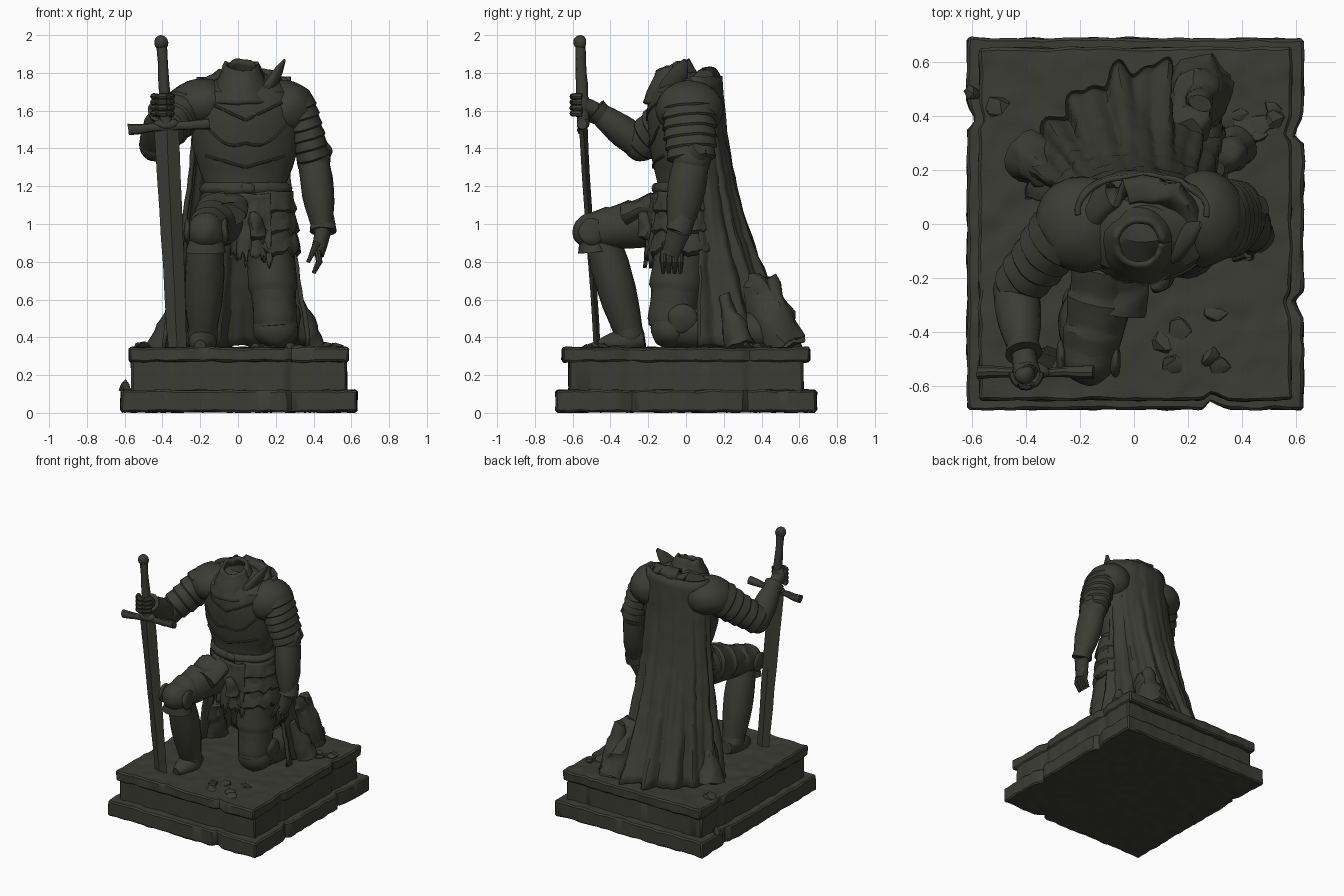
import bpy, bmesh, random
from math import sin, cos, pi, tau, radians
from mathutils import Vector, Matrix, noise

random.seed(4)
if "Cube" in bpy.data.objects:
    bpy.data.objects.remove(bpy.data.objects["Cube"], do_unlink=True)

colour = (.045, .045, .035, 1)
stone = bpy.data.materials.new("dark weathered stone")
stone.use_nodes = True
stone.diffuse_color = colour
stone.node_tree.nodes["Principled BSDF"].inputs["Base Color"].default_value = colour


def point(x, y, z):
    return Vector((x, y, z))


def finish(name, bm, rough):
    """Weather the surface, then make a smooth shaded object."""
    for vert in bm.verts:
        vert.co += noise.noise_vector(vert.co * 14) * rough
    bmesh.ops.recalc_face_normals(bm, faces=bm.faces)
    mesh = bpy.data.meshes.new(name)
    bm.to_mesh(mesh)
    bm.free()
    mesh.materials.append(stone)
    part = bpy.data.objects.new(name, mesh)
    bpy.context.collection.objects.link(part)
    bpy.ops.object.select_all(action="DESELECT")
    part.select_set(True)
    bpy.context.view_layer.objects.active = part
    bpy.ops.object.shade_smooth_by_angle(angle=radians(35))
    return part


def skin(name, rings, closed=True, rough=.005):
    """Join rings of points into a surface, capped when closed."""
    bm = bmesh.new()
    rows = [[bm.verts.new(place) for place in ring] for ring in rings]
    count = len(rows[0])
    for low, high in zip(rows, rows[1:]):
        for i in range(count if closed else count - 1):
            j = (i + 1) % count
            bm.faces.new((low[i], low[j], high[j], high[i]))
    if closed:
        bm.faces.new(rows[0])
        bm.faces.new(rows[-1])
    return finish(name, bm, rough)


def tube(name, centres, radii, aspect=1, sides=20, rough=.005):
    """Elliptical rings along a path."""
    rings = []
    last = len(centres) - 1
    for i, (centre, radius) in enumerate(zip(centres, radii)):
        along = (centres[min(i + 1, last)] - centres[max(i - 1, 0)]).normalized()
        guide = point(0, 0, 1) if abs(along.x) > .9 else point(1, 0, 0)
        across = (guide - along * guide.dot(along)).normalized()
        depth = along.cross(across) * aspect
        turns = [tau * k / sides for k in range(sides)]
        rings.append([centre + (across * cos(t) + depth * sin(t)) * radius for t in turns])
    return skin(name, rings, rough=rough)


def limb(name, start, end, first, last, aspect=1, bulge=0, bands=0, sides=20, rough=.005):
    """Tapered limb; bands make overlapping armour plates with flared rims."""
    rows = max(bands * 6, 8)
    steps = [i / rows for i in range(rows + 1)]
    radii = []
    for f in steps:
        flare = 1 + .12 * ((f * bands) % 1 - .5) if bands else 1
        radii.append((first + (last - first) * f + bulge * sin(pi * f)) * flare)
    return tube(name, [start.lerp(end, f) for f in steps], radii, aspect, sides, rough)


def ball(name, centre, size, tilt=0, rough=.008, detail=3):
    bm = bmesh.new()
    place = Matrix.Translation(centre) @ Matrix.Rotation(radians(tilt), 4, "X")
    bmesh.ops.create_icosphere(bm, subdivisions=detail, radius=1, matrix=place @ Matrix.Diagonal((*size, 1)))
    return finish(name, bm, rough)


def sheet(name, rule, start, end, rows=18, columns=30, fold=0, waves=8, ragged=0, tilt=0, skew=0):
    """Thin curved panel; rule(f) gives centre and radii from top to bottom."""
    rings = []
    for row in range(rows + 1):
        f = row / rows
        x, y, z, wide, deep = rule(f)
        ring = []
        for column in range(columns + 1):
            u = column / columns
            angle = radians(start + (end - start) * u)
            wave = sin(u * waves * tau + z * 2) + .6 * sin(u * waves * tau * 1.7 + 1)
            swell = 1 + fold * f * (wave + noise.noise(point(u * 9, z * 3, 0)))
            lift = f * (ragged * noise.noise(point(u * 12, 0, 3)) + tilt * sin(angle))
            side = wide * swell * cos(angle)
            back = deep * swell * sin(angle) + skew * f * f * side * sin(angle)
            ring.append(point(x + side, y + back, z + lift))
        rings.append(ring)
    part = skin(name, rings, closed=False, rough=.01)
    solid = part.modifiers.new("thickness", "SOLIDIFY")
    solid.thickness = .02
    solid.offset = 0


def slab(name, wide, deep, bottom, top, crack):
    """Chipped stone block with small notches and a crack in the front."""
    bm = bmesh.new()
    place = Matrix.Translation((.005, 0, (bottom + top) / 2))
    bmesh.ops.create_cube(bm, size=2, matrix=place @ Matrix.Diagonal((wide, deep, (top - bottom) / 2, 1)))
    bmesh.ops.bevel(bm, geom=list(bm.edges), offset=.01, segments=1, affect="EDGES")
    long_edges = [edge for edge in bm.edges if edge.calc_length() > .3]
    bmesh.ops.subdivide_edges(bm, edges=long_edges, cuts=60, use_grid_fill=True)
    notches = [Vector((.3, -deep)), Vector((wide, .35)), Vector((wide, -.3)), Vector((-wide, .4))]
    for vert in bm.verts:
        for notch in notches:
            near = 1 - (vert.co.xy - notch).length / .05
            if near > 0:
                vert.co.xy -= notch.normalized() * crack * near
    finish(name, bm, .008)


# Plinth
slab("plinth_foot", .625, .69, .005, .12, .04)
slab("plinth_body", .57, .62, .1, .29, .02)
slab("plinth_top", .58, .655, .27, .345, .03)

# Torso: half widths at equal steps of height
widths = (.23, .23, .21, .25, .28, .29, .3, .27, .1)
flatness = .69
spine = [point(.04, 0, 1 + i / 10) for i in range(len(widths))]
tube("torso", spine, widths, flatness, 40)
limb("belt", point(.04, 0, 1.16), point(.04, 0, 1.22), .23, .22, .7, .02, sides=36)
ball("belt_buckle", point(.05, -.16, 1.19), (.04, .02, .03))


def chest(x, z):
    """Point on the front of the torso."""
    level = (z - 1) * 10
    i = int(level)
    wide = widths[i] + (widths[i + 1] - widths[i]) * (level - i)
    return point(spine[0].x + x, -flatness * (wide * wide - x * x) ** .5, z)


# Raised ridges on the breastplate
for side, way in (("right", -1), ("left", 1)):
    for part, height, rise, sag in (("belly", 1.3, .06, 0), ("breast", 1.43, .09, .05), ("collar", 1.55, .1, 0)):
        steps = [i / 10 for i in range(11)]
        line = [chest(way * .21 * f, height + rise * f - sag * sin(pi * f)) for f in steps]
        tube(f"{side}_{part}_ridge", line, [.008] * len(line), sides=8, rough=.002)

# Open broken collar, hood roll and raised shoulder guard
sheet("collar", lambda f: (.02, -.04 - .03 * f, 1.64 + .2 * f, .18 - .1 * f, .18 - .1 * f), 0, 360, 8,
      ragged=.025, tilt=.03)
arc = [pi * i / 10 for i in range(11)]
tube("hood_roll", [point(.03 + .18 * cos(t), .01 + .12 * sin(t), 1.71 + .08 * sin(t)) for t in arc],
     [.05] * len(arc), rough=.02)
limb("shoulder_guard", point(.14, -.1, 1.68), point(.25, 0, 1.87), .03, .006, 2, .01)

# Left arm, hanging
left_shoulder, left_elbow = point(.31, .01, 1.66), point(.4, .03, 1.34)
left_wrist = point(.45, -.04, .96)
ball("left_shoulder_plate", point(.26, .02, 1.61), (.15, .18, .15))
limb("left_upper_arm", left_shoulder, left_elbow, .09, .085, 1.45, .01, 6)
ball("left_elbow_guard", left_elbow, (.09, .1, .09))
limb("left_elbow_fan", left_elbow, point(.48, .07, 1.4), .08, .03, 1.3)
limb("left_forearm", left_elbow, left_wrist, .08, .05, 1.15, .02)
limb("left_gauntlet_cuff", point(.45, -.01, 1.04), left_wrist, .06, .07)
limb("left_palm", left_wrist, point(.42, -.08, .84), .045, .035, 1.4)
for finger in range(4):
    knuckle = point(.42, -.12 + finger * .03, .86)
    tube("left_finger", [knuckle, knuckle + point(.01, 0, -.06), knuckle - point(.02, 0, .12)],
         (.018, .017, .01), sides=8, rough=.002)
limb("left_thumb", point(.42, -.11, .9), point(.37, -.13, .8), .02, .01, sides=8)

# Right arm, reaching to the sword
right_shoulder, right_elbow = point(-.26, -.02, 1.63), point(-.44, -.24, 1.42)
right_wrist, right_hand = point(-.41, -.48, 1.6), point(-.4, -.55, 1.63)
ball("right_shoulder_plate", point(-.19, 0, 1.64), (.18, .18, .13))
limb("right_upper_arm", right_shoulder, right_elbow, .12, .09, 1.1, 0, 5)
ball("right_elbow_guard", right_elbow, (.08, .09, .09))
limb("right_forearm", right_elbow, right_wrist, .08, .05, 1, .015)
limb("right_gauntlet_cuff", right_elbow.lerp(right_wrist, .8), right_wrist, .055, .07)
limb("right_palm", right_wrist, right_hand, .045, .05)
ball("right_fist", right_hand, (.055, .05, .065))
for finger in range(4):
    curl = [right_hand + point(.05 * cos(t), -.05 * sin(t), -.045 + finger * .03) for t in arc]
    tube("right_finger", curl, [.017] * len(curl), sides=8, rough=.002)

# Sword
hilt, pommel, tip = point(-.38, -.545, 1.53), point(-.405, -.56, 1.96), point(-.32, -.47, .34)
ball("sword_pommel", pommel, (.036, .034, .04))
limb("sword_grip", hilt, pommel, .034, .026, sides=12)
ball("sword_hilt", hilt, (.07, .035, .03))
guard_ends = point(-.58, -.55, 1.5), point(-.15, -.55, 1.53)
limb("sword_guard", *guard_ends, .03, .03, .9, -.01, sides=10)
limb("sword_blade", hilt, tip, .066, .05, .35, sides=4)

# Right leg, foot planted
right_hip, right_knee = point(-.06, 0, 1.03), point(-.17, -.5, .96)
right_calf, right_ankle, right_toe = point(-.17, -.44, .91), point(-.19, -.29, .38), point(-.2, -.46, .36)
limb("right_thigh", right_hip, right_knee, .14, .1)
limb("right_thigh_plates", right_knee, point(-.1, -.14, 1.04), .1, .13, 1, 0, 3)
ball("right_knee_guard", right_knee, (.1, .1, .1))
limb("right_knee_rim", right_knee, point(-.17, -.49, .85), .08, .11, .75)
for way in (-1, 1):
    ball("right_knee_wing", right_knee + point(.1 * way, 0, 0), (.02, .07, .07))
limb("right_shin", right_calf, right_ankle, .09, .065, 1, .025)
limb("right_boot_cuff", right_calf.lerp(right_ankle, .65), right_ankle, .085, .075, 1, 0, 2)
limb("right_boot", point(-.18, -.22, .39), right_toe, .05, .03, .9, .035)

# Left leg, kneeling
left_hip, left_knee, left_foot = point(.16, 0, 1.06), point(.2, -.08, .45), point(.24, .48, .43)
limb("left_thigh", left_hip, left_knee, .14, .11, 1.1)
limb("left_thigh_plates", left_hip.lerp(left_knee, .4), left_knee, .135, .11, 1.1, 0, 2)
ball("left_knee_guard", left_knee, (.12, .11, .11))
ball("left_knee_disc", point(.3, -.02, .5), (.03, .08, .08))
limb("left_shin", left_knee, left_foot, .1, .08, 1, .02)


def hip_plate(f):
    rim = .02 * ((f * 3) % 1) + .03 * f
    return .05, 0, 1.17 - .33 * f, .23 + rim, .16 + rim


# Hip plates and hanging cloth
sheet("left_hip_plate", hip_plate, -80, 60, ragged=.05)
sheet("right_hip_plate", lambda f: hip_plate(f * .6), 140, 240, ragged=.04)
sheet("front_cloth", lambda f: (.06, 0, 1.16 - .34 * f, .22, .18 + .03 * f), -115, -60, fold=.04, waves=3, ragged=.12)
limb("thigh_cloth", point(-.04, -.13, 1.12), point(-.08, -.32, 1.05), .1, .12, .5, rough=.02)
ball("belt_pouch", point(.09, -.2, .98), (.05, .05, .08), rough=.03)


def cape_shape(f):
    return .03 - .06 * f, .05 + .09 * f, 1.78 - 1.43 * f, .24 + .13 * f * f, .13 + .3 * f ** 2.2


# Cape with folds, and the cloth draped over the rear foot
sheet("cape", cape_shape, -8, 188, 24, 110, .06, ragged=.02, skew=.3)
limb("draped_foot", point(.2, .34, .72), point(.25, .53, .35), .05, .11, 1, .03, rough=.03)
limb("draped_heel", point(.25, .45, .72), point(.25, .54, .35), .04, .1, .9, rough=.03)
limb("left_cape_trail", point(.31, .2, .62), point(.38, .29, .35), .03, .08, rough=.02)
limb("right_cape_trail", point(-.3, .16, .62), point(-.38, .25, .35), .04, .1, rough=.02)

# Rubble scattered in front of and behind the kneeling leg
for x, y, spread, amount in ((.22, -.42, .13, 7), (.46, .38, .07, 6), (-.5, .45, .03, 2)):
    for piece in range(amount):
        shift = point(random.uniform(-spread, spread), random.uniform(-spread, spread), 0)
        size = random.uniform(.025, .05)
        ball("rubble", point(x, y, .345) + shift, (size, size * .9, size * .6), random.uniform(-30, 30), .025, 1)
ball("fallen_chip", point(-.6, .48, .14), (.03, .03, .04), 0, .02, 1)
